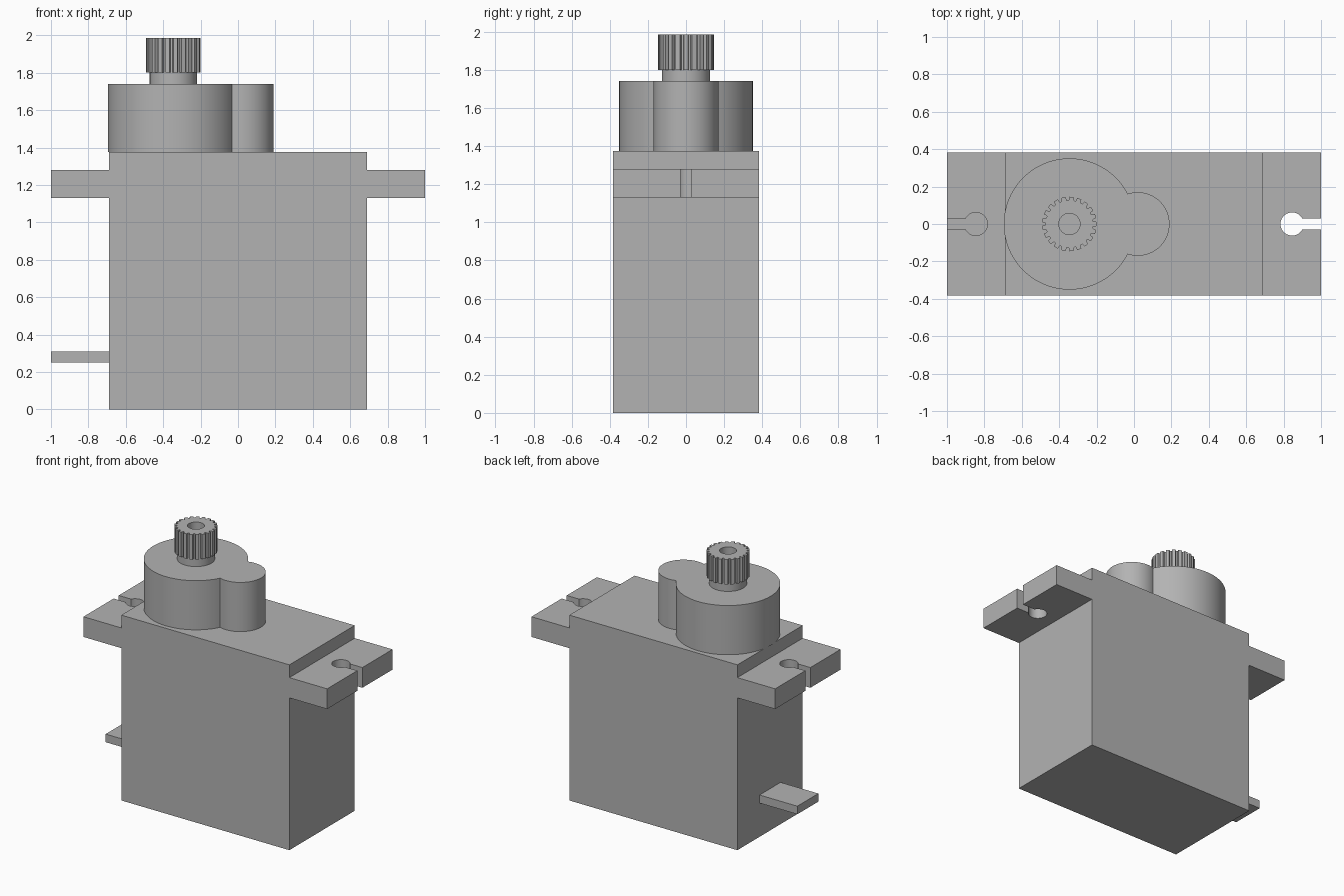
import bpy, bmesh
from math import sin, cos, pi, acos, asin, radians

if "Cube" in bpy.data.objects:
    bpy.data.objects.remove(bpy.data.objects["Cube"])

grey = bpy.data.materials.new("plastic_grey")
grey.use_nodes = True
grey.diffuse_color = (0.45, 0.45, 0.45, 1)
grey.node_tree.nodes["Principled BSDF"].inputs["Base Color"].default_value = grey.diffuse_color


def arc(cx, r, a0, a1, n):
    """Points on an arc centred on the x axis, both ends included."""
    return [(cx + r * cos(a0 + (a1 - a0) * i / n), r * sin(a0 + (a1 - a0) * i / n))
            for i in range(n + 1)]


def prism(name, outline, low, high, along_y=False, smooth=False):
    """Extrude a 2D outline along z, or along y for an x-z outline."""
    bm = bmesh.new()
    place = (lambda p, h: (p[0], h, p[1])) if along_y else (lambda p, h: (p[0], p[1], h))
    face = bm.faces.new([bm.verts.new(place(p, low)) for p in outline])
    new = bmesh.ops.extrude_face_region(bm, geom=[face])["geom"]
    for v in new:
        if isinstance(v, bmesh.types.BMVert):
            v.co[1 if along_y else 2] = high
    bmesh.ops.recalc_face_normals(bm, faces=bm.faces)
    mesh = bpy.data.meshes.new(name)
    bm.to_mesh(mesh)
    bm.free()
    obj = bpy.data.objects.new(name, mesh)
    bpy.context.collection.objects.link(obj)
    mesh.materials.append(grey)
    if smooth:
        shade(obj)
    return obj


def shade(obj):
    bpy.ops.object.select_all(action='DESELECT')
    obj.select_set(True)
    bpy.context.view_layer.objects.active = obj
    bpy.ops.object.shade_smooth_by_angle(angle=radians(25))


def cut(obj, cutter):
    mod = obj.modifiers.new("cut_" + cutter.name, 'BOOLEAN')
    mod.operation, mod.solver, mod.object = 'DIFFERENCE', 'EXACT', cutter
    bpy.context.view_layer.objects.active = obj
    bpy.ops.object.modifier_apply(modifier=mod.name)
    bpy.data.objects.remove(cutter)


# Case with mounting ears, one profile across the full depth
half = [(0.69, 0), (0.69, 1.13), (1, 1.13), (1, 1.28), (0.69, 1.28), (0.69, 1.375)]
case = prism("case", half + [(-x, z) for x, z in reversed(half)], -0.383, 0.383, along_y=True)

# Keyhole screw slots, open at the ear ends
slot, hole_r = 0.03, 0.062
a = asin(slot / hole_r)
keyhole = arc(0.845, hole_r, a, 2 * pi - a, 32) + [(1.1, -slot), (1.1, slot)]
for side, s in (("left", 1), ("right", -1)):
    cut(case, prism(side + "_slot_cutter", [(s * x, y) for x, y in keyhole], 1.1, 1.32))
shade(case)

# Gear housing: large and small round drums merged in one outline
shaft_x, big_r, small_x, small_r = -0.345, 0.351, 0.02, 0.17
d = small_x - shaft_x
reach = (d * d + big_r ** 2 - small_r ** 2) / (2 * d)
big_a = acos(reach / big_r)
small_a = acos((reach - d) / small_r)
outline = (arc(shaft_x, big_r, big_a, 2 * pi - big_a, 72)
           + arc(small_x, small_r, -small_a, small_a, 40)[1:-1])
prism("gear_housing", outline, 1.375, 1.74, smooth=True)

# Output shaft collar and splined head with a screw hole
prism("shaft_collar", arc(shaft_x, 0.127, 0, 2 * pi, 48)[:-1], 1.74, 1.81, smooth=True)
teeth, spline = 21, []
for i in range(teeth):
    for t, r in ((-0.27, 0.146), (0.27, 0.146), (0.36, 0.127), (0.64, 0.127)):
        ang = 2 * pi * (i + t) / teeth
        spline.append((shaft_x + r * cos(ang), r * sin(ang)))
head = prism("splined_head", spline, 1.80, 1.985)
cut(head, prism("screw_hole_cutter", arc(shaft_x, 0.057, 0, 2 * pi, 32)[:-1], 1.815, 2.1))
shade(head)

# Flat cable leaving the case low on the right end
prism("cable", [(-1, -0.123), (-0.68, -0.123), (-0.68, 0.123), (-1, 0.123)], 0.25, 0.31)
